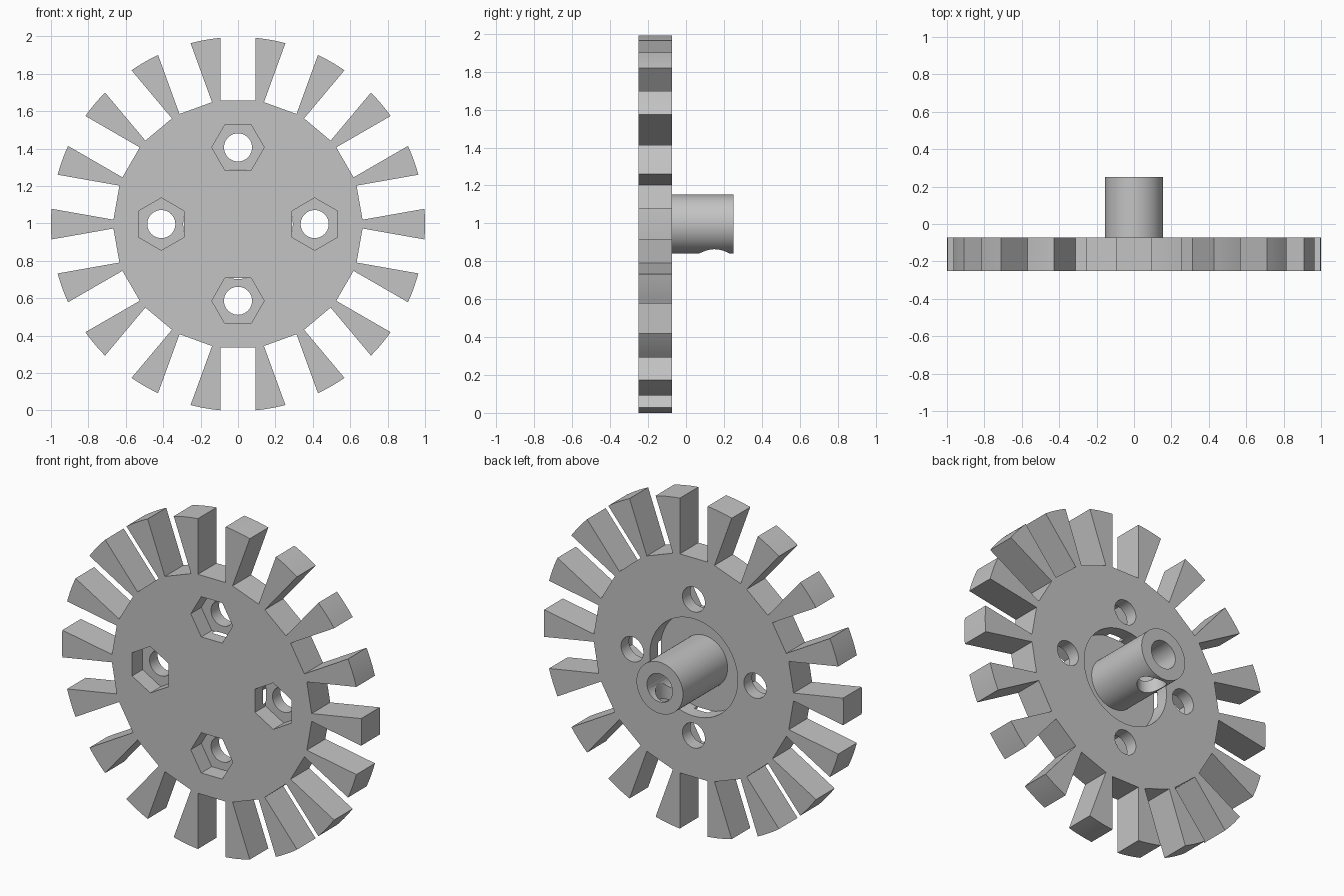
import bpy, bmesh, math
from mathutils import Matrix, Vector

if "Cube" in bpy.data.objects:
    bpy.data.objects.remove(bpy.data.objects["Cube"], do_unlink=True)

SLOTS = 18
SLOT_HALF, SLOT_FLOOR = 0.0925, 0.66
CENTRE_Z = 0.996
FRONT, BACK, HUB_END = -0.25, -0.073, 0.25
RECESS_FLOOR = -0.175
BOLT_RING = 0.41

grey = bpy.data.materials.new("light grey plastic")
grey.use_nodes = True
colour = (0.55, 0.55, 0.55, 1)
grey.diffuse_color = colour
grey.node_tree.nodes["Principled BSDF"].inputs["Base Color"].default_value = colour


def prism(name, outline, y0, y1, matrix=None):
    """Extrude an (x, z) outline about the wheel axis from y0 to y1."""
    bm = bmesh.new()
    face = bm.faces.new([bm.verts.new((x, y0, z + CENTRE_Z)) for x, z in outline])
    ext = bmesh.ops.extrude_face_region(bm, geom=[face])["geom"]
    bmesh.ops.translate(bm, vec=(0, y1 - y0, 0),
                        verts=[g for g in ext if isinstance(g, bmesh.types.BMVert)])
    bmesh.ops.recalc_face_normals(bm, faces=bm.faces)
    if matrix:
        bm.transform(matrix)
    mesh = bpy.data.meshes.new(name)
    bm.to_mesh(mesh)
    bm.free()
    mesh.materials.append(grey)
    obj = bpy.data.objects.new(name, mesh)
    bpy.context.collection.objects.link(obj)
    return obj


def ring(radius, sides, cx=0, cz=0, turn=0):
    steps = [turn + math.tau * i / sides for i in range(sides)]
    return [(cx + radius * math.cos(a), cz + radius * math.sin(a)) for a in steps]


def activate(obj):
    bpy.ops.object.select_all(action='DESELECT')
    obj.select_set(True)
    bpy.context.view_layer.objects.active = obj


def cut(target, cutter):
    cutter.hide_render = True
    mod = target.modifiers.new("cut", 'BOOLEAN')
    mod.operation, mod.solver, mod.object = 'DIFFERENCE', 'EXACT', cutter
    activate(target)
    bpy.ops.object.modifier_apply(modifier=mod.name)
    bpy.data.objects.remove(cutter, do_unlink=True)


# Slotted wheel: each step is one flat slot floor followed by one curved tooth tip
outline = []
pitch = math.tau / SLOTS
edge = math.asin(SLOT_HALF)
for i in range(SLOTS):
    a = math.pi / 2 + i * pitch
    along = Vector((math.cos(a), math.sin(a)))
    side = Vector((-along.y, along.x))
    for s in (-1, 1):
        outline.append(tuple(along * SLOT_FLOOR + side * SLOT_HALF * s))
    for k in range(6):
        t = a + edge + (pitch - 2 * edge) * k / 5
        outline.append((math.cos(t), math.sin(t)))
wheel = prism("slotted_wheel", outline, FRONT, BACK)

# Round recess behind the wheel
cut(wheel, prism("recess_cutter", ring(0.293, 96), RECESS_FLOOR, BACK + 0.1))

# Bolt holes with hexagonal nut pockets at the front
for i in range(4):
    a = i * math.pi / 2
    x, z = BOLT_RING * math.cos(a), BOLT_RING * math.sin(a)
    cut(wheel, prism("nut_cutter", ring(0.14, 6, x, z, a + math.pi / 2),
                     FRONT - 0.1, FRONT + 0.1))
    cut(wheel, prism("bolt_cutter", ring(0.075, 40, x, z), FRONT - 0.1, BACK + 0.1))

# Hub with a shaft bore and a set screw hole underneath
hub = prism("hub", ring(0.155, 64), RECESS_FLOOR - 0.025, HUB_END)
cut(hub, prism("bore_cutter", ring(0.085, 48), RECESS_FLOOR - 0.015, HUB_END + 0.1))
downward = (Matrix.Translation((0, 0.15, CENTRE_Z)) @ Matrix.Rotation(-math.pi / 2, 4, 'X')
            @ Matrix.Translation((0, 0, -CENTRE_Z)))
cut(hub, prism("screw_cutter", ring(0.08, 48), 0, 0.3, downward))

for obj in (wheel, hub):
    activate(obj)
    bpy.ops.object.shade_smooth_by_angle(angle=math.radians(25))
